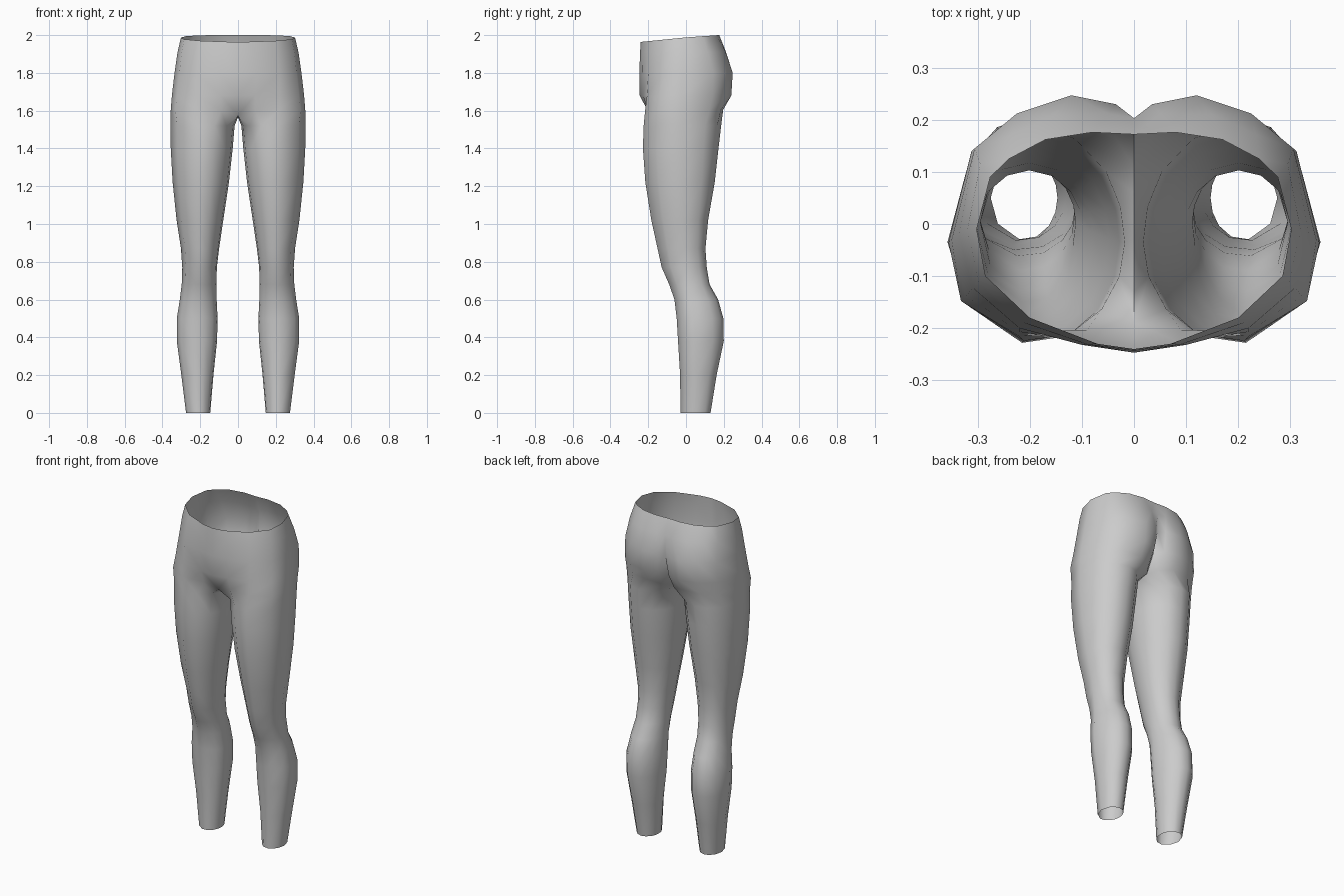
import bpy, bmesh, math

grey = bpy.data.materials.new("grey fabric")
grey.diffuse_color = (0.6, 0.6, 0.6, 1)

# Leg rings: height, inner x, outer x, front y, side seam y, back y
LEG = [
    (0.00, .147, .275, -.030, .050, .130),
    (0.20, .130, .300, -.032, .055, .162),
    (0.38, .111, .324, -.043, .050, .200),
    (0.50, .108, .324, -.050, .043, .198),
    (0.60, .113, .308, -.062, .030, .170),
    (0.68, .114, .298, -.090, .017, .125),
    (0.77, .112, .295, -.130, .003, .110),
    (0.87, .100, .302, -.152, -.005, .103),
    (1.02, .078, .325, -.185, -.017, .117),
    (1.22, .048, .346, -.217, -.028, .152),
    (1.40, .028, .356, -.230, -.035, .172),
    (1.52, .018, .358, -.226, -.035, .186),
]
# Ten angles round the outside of the leg, then three on the inner thigh
ANGLES = [-48, -22, 8, 52, 90, 128, 155, 180, 206, 232, 252, 270, 290]

# Half sections from front centre round the hip to back centre
CROTCH = [(0, -.19), (.09, -.203), (.22, -.216), (.332, -.148), (.356, -.035),
          (.312, .125), (.225, .185), (.115, .197), (.035, .165), (0, .11)]
SEAT = [(0, -.245), (.09, -.228), (.22, -.207), (.322, -.138), (.35, -.03),
        (.312, .14), (.225, .212), (.12, .24), (.035, .217), (0, .165)]
HIP = [(0, -.247), (.10, -.232), (.22, -.200), (.310, -.122), (.336, -.02),
       (.306, .145), (.225, .212), (.12, .247), (.035, .230), (0, .203)]
UPPER = [(0, -.243), (.09, -.231), (.21, -.190), (.298, -.11), (.320, -.012),
         (.295, .115), (.235, .172), (.15, .210), (.05, .212), (0, .203)]
WAIST = [(0, -.24), (.07, -.23), (.20, -.180), (.285, -.10), (.302, -.01),
         (.276, .09), (.24, .125), (.17, .162), (.08, .176), (0, .172)]


def leg_ring(z, x_in, x_out, front, seam, back):
    cx, rx = (x_in + x_out) / 2, (x_out - x_in) / 2
    ring = []
    for a in map(math.radians, ANGLES):
        c = math.cos(a)
        y = seam + c * (front - seam) if c > 0 else seam - c * (back - seam)
        ring.append((cx + rx * math.sin(a), y, z))
    return ring


bm = bmesh.new()
rows = [leg_ring(*r) for r in LEG]

# Crotch row closes under the body along the centre line
rows.append([(x, y, 1.575 + .03 * min(1, x / .1)) for x, y in CROTCH]
            + [(0, .06, 1.567), (0, -.03, 1.565), (0, -.13, 1.568)])

# Hip rows are open at the centre and finish in a tilted waistband
for z, section in ((1.68, SEAT), (1.80, HIP), (1.91, UPPER)):
    rows.append([(x, y, z) for x, y in section])
rows.append([(x, y, 1.988 + (y * .1 if y < 0 else y * .07)) for x, y in WAIST])

verts = [[bm.verts.new(p) for p in row] for row in rows]
for low, high in zip(verts, verts[1:]):
    n = len(low)
    closed = len(high) == n and n == len(ANGLES)
    for i in range(n if closed else 9):
        j = (i + 1) % n
        bm.faces.new((low[i], low[j], high[j], high[i]))

mesh = bpy.data.meshes.new("leggings")
bm.to_mesh(mesh)
bm.free()
mesh.materials.append(grey)
leggings = bpy.data.objects.new("leggings", mesh)
bpy.context.collection.objects.link(leggings)

# Mirror the half garment and smooth it
mirror = leggings.modifiers.new("mirror", 'MIRROR')
mirror.use_clip = True
mirror.merge_threshold = 0.001
bpy.context.view_layer.objects.active = leggings
leggings.select_set(True)
bpy.ops.object.modifier_apply(modifier=mirror.name)
bpy.ops.object.shade_smooth_by_angle(angle=math.radians(60))
